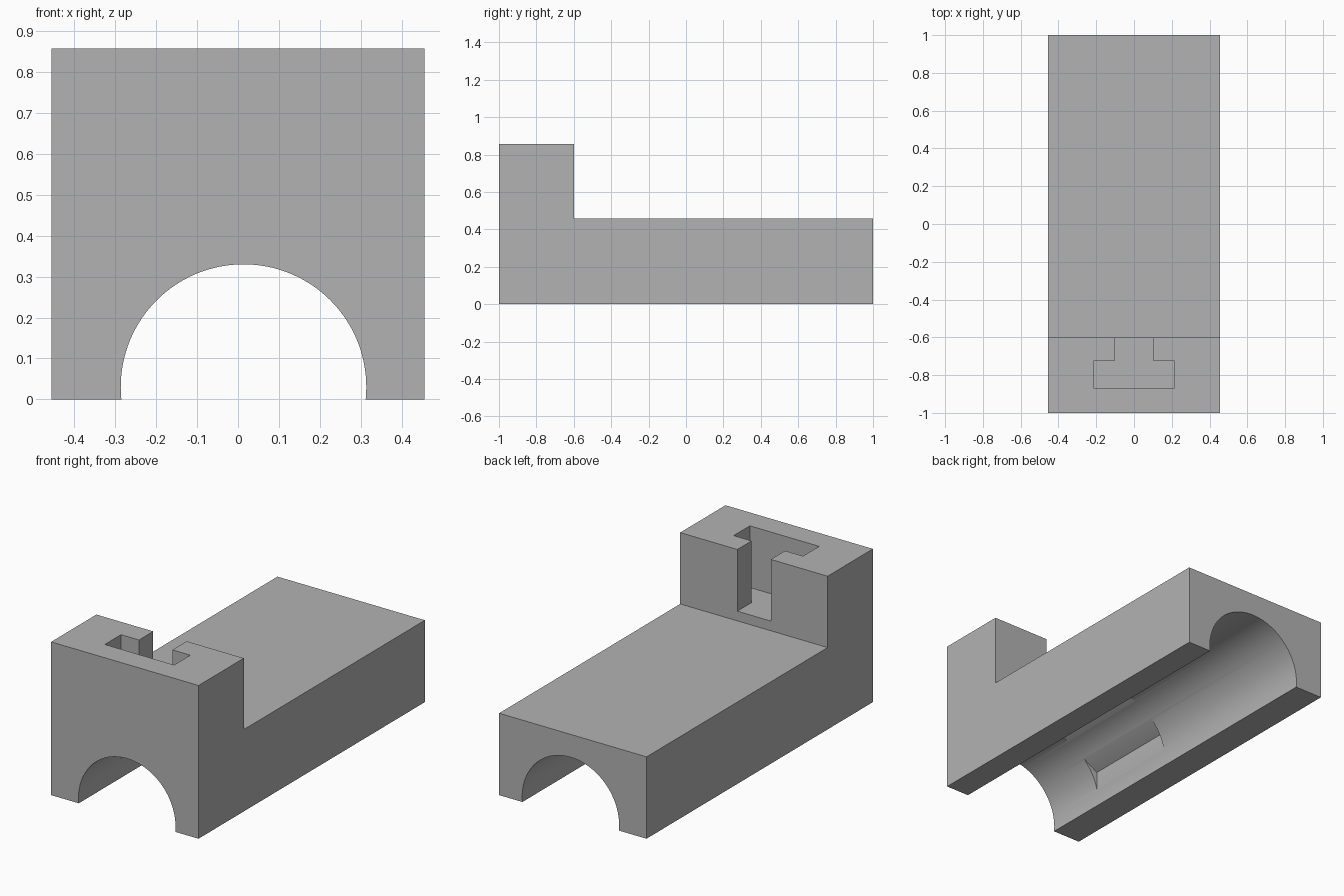
import bpy, bmesh, math
from mathutils import Vector

if "Cube" in bpy.data.objects:
    bpy.data.objects.remove(bpy.data.objects["Cube"], do_unlink=True)

grey = bpy.data.materials.new("plain grey")
grey.use_nodes = True
colour = (0.45, 0.45, 0.45, 1)
grey.diffuse_color = colour
grey.node_tree.nodes["Principled BSDF"].inputs["Base Color"].default_value = colour


def prism(name, points, sweep):
    """Extrude a closed outline along the sweep vector."""
    bm = bmesh.new()
    face = bm.faces.new([bm.verts.new(p) for p in points])
    new = bmesh.ops.extrude_face_region(bm, geom=[face])["geom"]
    verts = [v for v in new if isinstance(v, bmesh.types.BMVert)]
    bmesh.ops.translate(bm, verts=verts, vec=Vector(sweep))
    bmesh.ops.recalc_face_normals(bm, faces=bm.faces)
    mesh = bpy.data.meshes.new(name)
    bm.to_mesh(mesh)
    bm.free()
    mesh.materials.append(grey)
    obj = bpy.data.objects.new(name, mesh)
    bpy.context.collection.objects.link(obj)
    return obj


def ring(sides, radius, y):
    """Regular outline around the bore axis, with a vertex at the top."""
    turns = [math.tau * i / sides for i in range(sides)]
    return [(BORE_X + radius * math.sin(a), y, BORE_Z + radius * math.cos(a)) for a in turns]


HALF_WIDTH = 0.456
BORE_X, BORE_Z = 0.0135, 0.03

# Stepped body: long low block with a raised front block
side = [(-1, 0), (1, 0), (1, 0.458), (-0.6, 0.458), (-0.6, 0.857), (-1, 0.857)]
body = prism("body", [(-HALF_WIDTH, y, z) for y, z in side], (2 * HALF_WIDTH, 0, 0))

# Half-round channel along the whole underside
bore = prism("bore_cutter", ring(128, 0.3, -1.1), (0, 2.2, 0))

# Hexagonal pocket inside the channel
pocket = prism("hex_pocket_cutter", ring(6, 0.338, -0.64), (0, 0.555, 0))

# T-shaped slot, open at the top and rear of the raised block
half_t = [(0.1035, -0.5), (0.1035, -0.726), (0.2145, -0.726), (0.2145, -0.869)]
outline = half_t + [(-x, y) for x, y in reversed(half_t)]
slot = prism("t_slot_cutter", [(x - 0.001, y, 0.512) for x, y in outline], (0, 0, 0.5))

# Cut the openings
bpy.context.view_layer.objects.active = body
for cutter in (bore, pocket, slot):
    cutter.hide_render = True
    mod = body.modifiers.new(cutter.name, "BOOLEAN")
    mod.operation = "DIFFERENCE"
    mod.solver = "EXACT"
    mod.object = cutter
    bpy.ops.object.modifier_apply(modifier=mod.name)
    bpy.data.objects.remove(cutter, do_unlink=True)

# Smooth the channel, keep the edges sharp
for obj in bpy.context.selected_objects:
    obj.select_set(False)
body.select_set(True)
bpy.ops.object.shade_smooth_by_angle(angle=math.radians(15))
